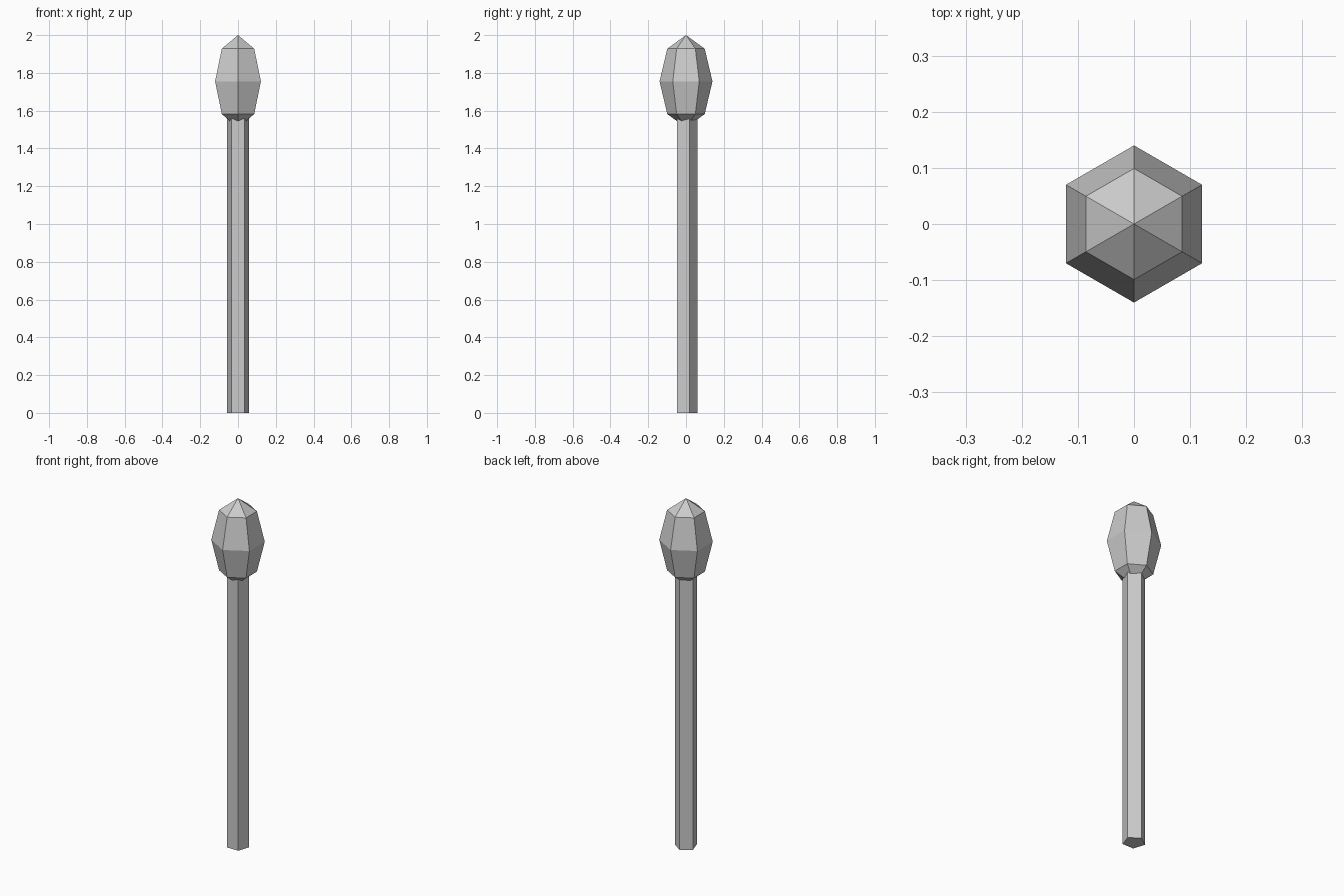
import bpy, bmesh
from math import sin, cos, pi

if "Cube" in bpy.data.objects:
    bpy.data.objects.remove(bpy.data.objects["Cube"])


def lathe(name, profile, sides):
    """Revolve (radius, z) points into a faceted solid with a corner on +y."""
    bm = bmesh.new()
    rings = []
    for r, z in profile:
        if r == 0:
            rings.append([bm.verts.new((0, 0, z))] * sides)
        else:
            rings.append([bm.verts.new((r * cos(pi / 2 + 2 * pi * i / sides),
                                        r * sin(pi / 2 + 2 * pi * i / sides), z))
                          for i in range(sides)])
    for low, high in zip(rings, rings[1:]):
        for i in range(sides):
            j = (i + 1) % sides
            corners = dict.fromkeys((low[i], low[j], high[j], high[i]))
            bm.faces.new(list(corners))
    # close flat ends
    if profile[0][0]:
        bm.faces.new(rings[0])
    if profile[-1][0]:
        bm.faces.new(rings[-1])
    bmesh.ops.recalc_face_normals(bm, faces=bm.faces)
    mesh = bpy.data.meshes.new(name)
    bm.to_mesh(mesh)
    bm.free()
    obj = bpy.data.objects.new(name, mesh)
    bpy.context.collection.objects.link(obj)
    return obj


# Five-sided handle, running a little way into the head
lathe("shaft", [(0.06, 0), (0.06, 1.57)], 5)

# Six-sided stretched sphere as the head
mid, radius, half_height = 1.755, 0.14, 0.245
head = [(0, mid - half_height)]
head += [(radius * sin(k * pi / 4), mid - half_height * cos(k * pi / 4)) for k in (1, 2, 3)]
head += [(0, mid + half_height)]
lathe("head", head, 6)
